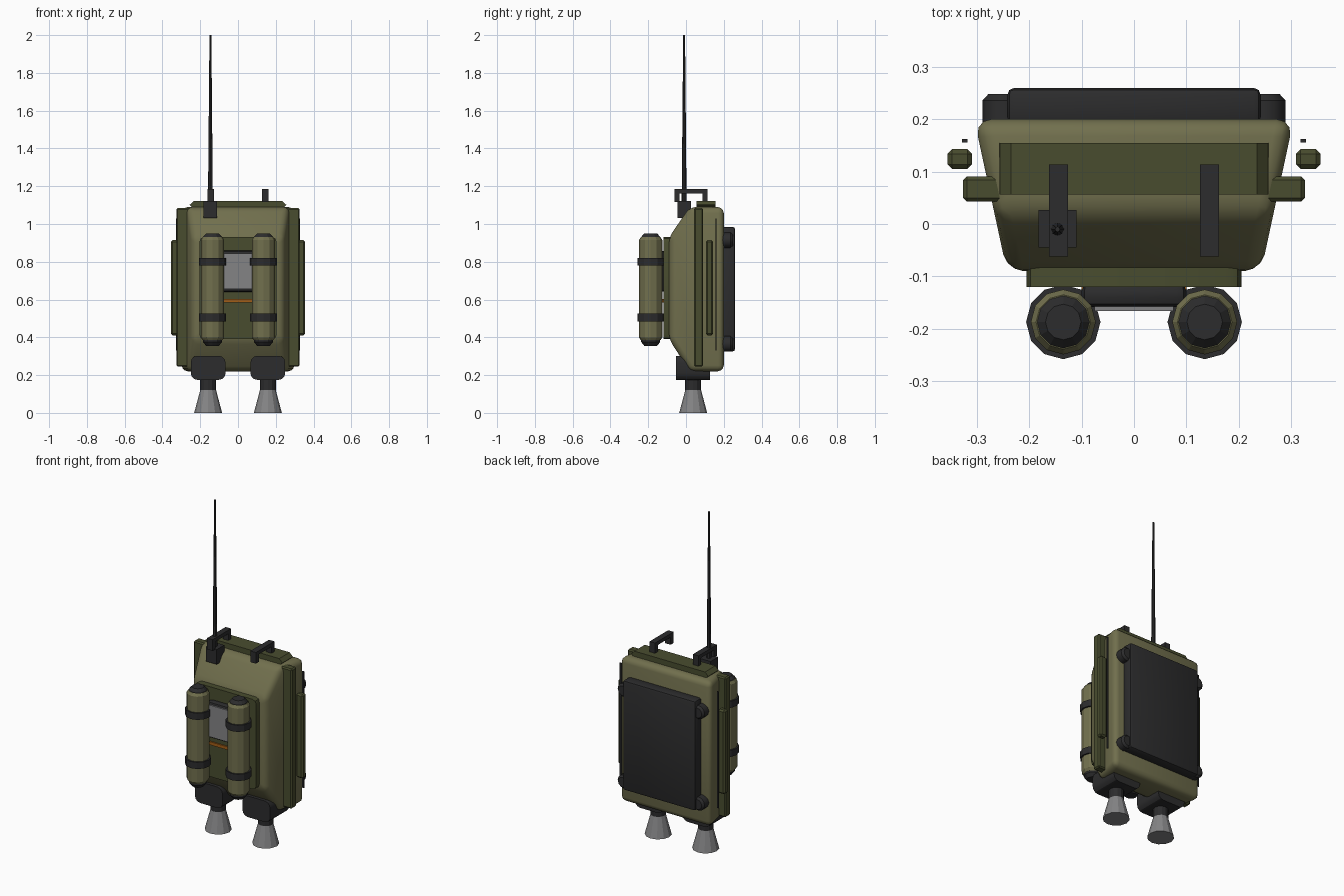
import bpy, bmesh, math
from mathutils import Matrix

cube = bpy.data.objects.get("Cube")
if cube:
    bpy.data.objects.remove(cube, do_unlink=True)


def material(name, rgb):
    m = bpy.data.materials.new(name)
    m.use_nodes = True
    m.diffuse_color = (*rgb, 1)
    bsdf = next(n for n in m.node_tree.nodes if n.type == 'BSDF_PRINCIPLED')
    bsdf.inputs["Base Color"].default_value = (*rgb, 1)
    return m


OLIVE = material("light olive", (0.165, 0.16, 0.075))
DARK = material("dark olive", (0.066, 0.073, 0.028))
BLACK = material("charcoal", (0.025, 0.025, 0.026))
METAL = material("grey metal", (0.23, 0.23, 0.235))
ORANGE = material("orange", (0.36, 0.11, 0.008))


def finish(name, bm, mat, smooth=30):
    bmesh.ops.recalc_face_normals(bm, faces=bm.faces)
    me = bpy.data.meshes.new(name)
    bm.to_mesh(me)
    bm.free()
    me.materials.append(mat)
    ob = bpy.data.objects.new(name, me)
    bpy.context.collection.objects.link(ob)
    if smooth:
        bpy.ops.object.select_all(action='DESELECT')
        ob.select_set(True)
        bpy.context.view_layer.objects.active = ob
        bpy.ops.object.shade_smooth_by_angle(angle=math.radians(smooth))
    return ob


def box(name, x, y, z, mat, bevel=0, segments=1, axis=None):
    """Box from three (low, high) ranges; bevel all edges or those along one axis."""
    bm = bmesh.new()
    bmesh.ops.create_cube(bm, size=1)
    for v in bm.verts:
        v.co = [lo + (c + 0.5) * (hi - lo) for c, (lo, hi) in zip(v.co, (x, y, z))]
    if bevel:
        edges = [e for e in bm.edges if axis is None
                 or abs((e.verts[0].co - e.verts[1].co).normalized()[axis]) > 0.9]
        bmesh.ops.bevel(bm, geom=edges, offset=bevel, segments=segments,
                        profile=0.5, affect='EDGES')
    return finish(name, bm, mat, 30 if segments > 1 else 0)


def lathe(name, x, y, profile, mat, sides=12, turn=None, smooth=0):
    """Closed turned shape about z from (radius, height) pairs."""
    bm = bmesh.new()
    rings = [[bm.verts.new((r * math.cos(math.tau * i / sides),
                            r * math.sin(math.tau * i / sides), h))
              for i in range(sides)] for r, h in profile]
    for a, b in zip(rings, rings[1:]):
        for i in range(sides):
            j = (i + 1) % sides
            bm.faces.new((a[i], a[j], b[j], b[i]))
    bm.faces.new(rings[0])
    bm.faces.new(rings[-1])
    if turn:
        bm.transform(turn)
    bm.transform(Matrix.Translation((x, y, 0)))
    return finish(name, bm, mat, smooth)


def span(side, inner, outer):
    return tuple(sorted((side * inner, side * outer)))


# Main shell: side profile swept across, narrowing towards the front
bm = bmesh.new()
outline = [(0.2, 0.22), (0.2, 1.09), (0.02, 1.09),
           (-0.09, 0.93), (-0.09, 0.39), (0.02, 0.22)]
ends = [[bm.verts.new((s * (0.262 + 0.215 * y), y, z)) for y, z in outline]
        for s in (-1, 1)]
for ring in ends:
    bm.faces.new(ring)
for i in range(len(outline)):
    j = (i + 1) % len(outline)
    bm.faces.new((ends[0][i], ends[0][j], ends[1][j], ends[1][i]))
bmesh.ops.bevel(bm, geom=bm.edges[:], offset=0.032, segments=3,
                profile=0.5, affect='EDGES')
finish("main_shell", bm, OLIVE, 40)

# Panels on the shell
box("top_plate", (-0.257, 0.257), (0.056, 0.155), (1.08, 1.122), DARK, 0.022, 1, 1)
box("front_panel", (-0.205, 0.205), (-0.12, -0.08), (0.39, 0.93), DARK, 0.025, 2, 1)
box("back_pad", (-0.242, 0.242), (0.19, 0.26), (0.325, 0.985), BLACK, 0.014, 2)

# Front display and marker stripe
box("display_housing", (-0.1, 0.1), (-0.158, -0.11), (0.64, 0.86), BLACK, 0.018, 2)
box("display_plate", (-0.075, 0.075), (-0.166, -0.157), (0.655, 0.845), METAL)
box("marker_stripe", (-0.1, 0.1), (-0.128, -0.119), (0.585, 0.604), ORANGE)

for side, label in ((1, "left"), (-1, "right")):
    # Side rails
    box(f"{label}_side_rail", span(side, 0.24, 0.326), (0.043, 0.091),
        (0.245, 1.085), DARK, 0.007)
    box(f"{label}_side_bar", span(side, 0.309, 0.356), (0.105, 0.143),
        (0.41, 0.915), DARK, 0.009)
    box(f"{label}_side_strip", span(side, 0.318, 0.328), (0.156, 0.162),
        (0.33, 1.03), BLACK)

    # Pad corner bumpers
    for level, z in (("upper", 0.915), ("lower", 0.365)):
        turn = Matrix.Translation((0, 0, z)) @ Matrix.Rotation(-math.pi / 2, 4, 'X')
        lathe(f"{label}_{level}_bumper", side * 0.248, 0,
              [(0.041, 0.19), (0.041, 0.236), (0.03, 0.248)], BLACK, 12, turn, 35)

    # Gas bottle with caps and clamps
    bx, by = side * 0.135, -0.187
    lathe(f"{label}_bottle", bx, by,
          [(0.052, 0.385), (0.062, 0.4), (0.062, 0.915), (0.052, 0.93)], OLIVE)
    lathe(f"{label}_bottle_top_cap", bx, by,
          [(0.05, 0.92), (0.05, 0.932), (0.034, 0.95)], BLACK)
    lathe(f"{label}_bottle_bottom_cap", bx, by,
          [(0.034, 0.355), (0.05, 0.375), (0.05, 0.39)], BLACK)
    for level, z in (("upper", 0.8), ("lower", 0.505)):
        lathe(f"{label}_{level}_clamp", bx, by,
              [(0.071, z - 0.02), (0.071, z + 0.02)], BLACK)

    # Thruster
    tx, ty = side * 0.158, 0.038
    box(f"{label}_thruster_block", (tx - 0.092, tx + 0.092), (ty - 0.09, ty + 0.09),
        (0.175, 0.302), BLACK, 0.035, 3, 1)
    lathe(f"{label}_thruster_neck", tx, ty, [(0.042, 0.12), (0.042, 0.19)], BLACK)
    lathe(f"{label}_nozzle", tx, ty, [(0.074, 0), (0.04, 0.128)], METAL)

    # Carry handle
    hx = (side * 0.144 - 0.018, side * 0.144 + 0.018)
    box(f"{label}_handle_bar", hx, (-0.062, 0.114), (1.162, 1.184), BLACK)
    box(f"{label}_handle_front_leg", hx, (-0.062, -0.034), (1.117, 1.164), BLACK)
    box(f"{label}_handle_rear_leg", hx, (0.088, 0.114), (1.117, 1.164), BLACK)

# Antenna
box("antenna_base", (-0.182, -0.11), (-0.045, 0.027), (1.033, 1.122), BLACK)
lathe("antenna_whip", -0.146, -0.01, [(0.013, 1.11), (0.005, 2.0)], BLACK, 8)
